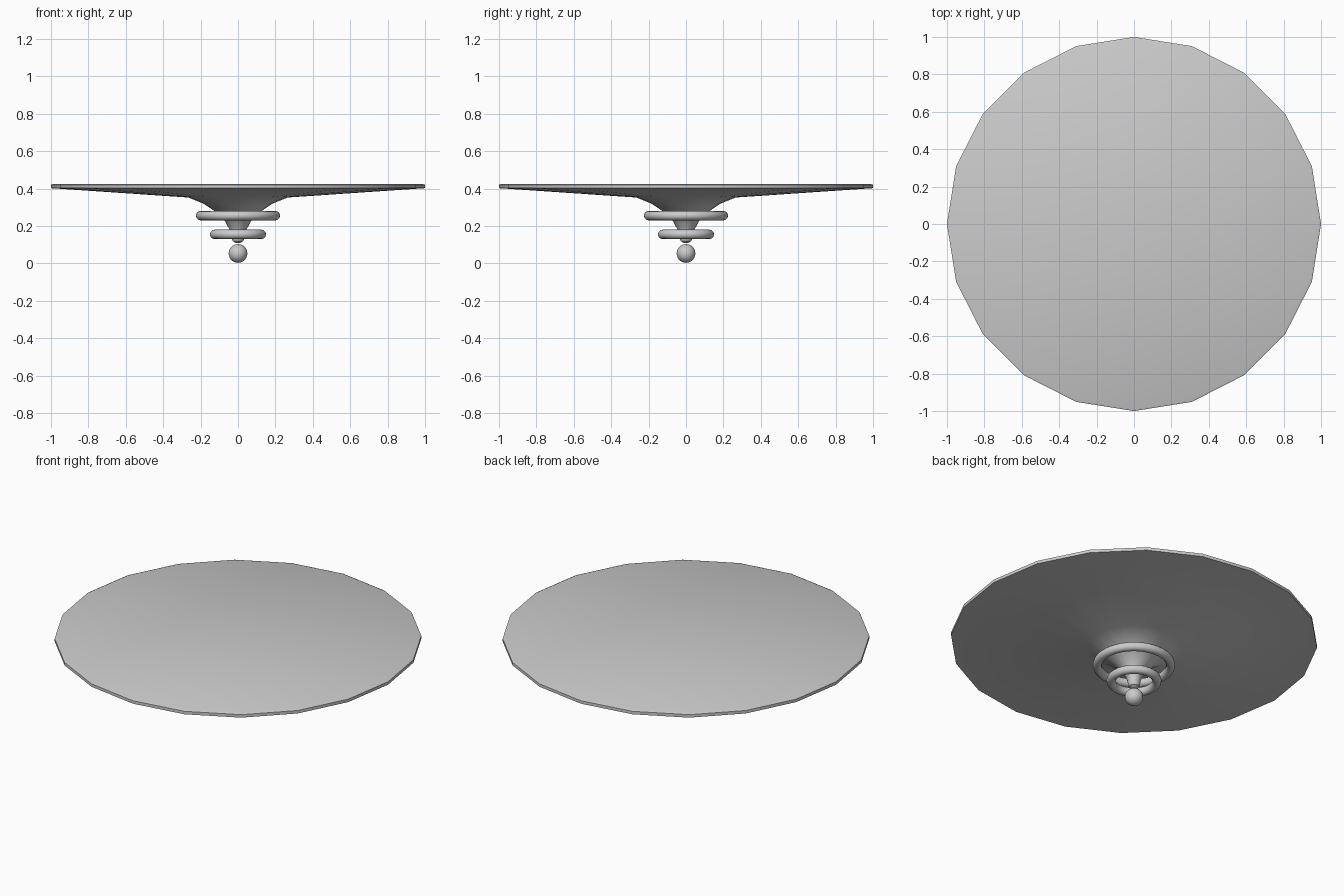
import bpy, bmesh, math

if "Cube" in bpy.data.objects:
    bpy.data.objects.remove(bpy.data.objects["Cube"])


def finish(name, angle):
    ob = bpy.context.object
    ob.name = name
    bpy.ops.object.shade_smooth_by_angle(angle=math.radians(angle))
    return ob


def lathe(name, profile, sides, angle):
    # Revolve (radius, height) points; end rings are capped
    bm = bmesh.new()
    rings = []
    for r, z in profile:
        rings.append([bm.verts.new((r * math.cos(2 * math.pi * i / sides),
                                    r * math.sin(2 * math.pi * i / sides), z))
                      for i in range(sides)])
    for a, b in zip(rings, rings[1:]):
        for i in range(sides):
            j = (i + 1) % sides
            bm.faces.new((a[i], a[j], b[j], b[i]))
    bm.faces.new(rings[0])
    bm.faces.new(rings[-1])
    bmesh.ops.recalc_face_normals(bm, faces=bm.faces)
    me = bpy.data.meshes.new(name)
    bm.to_mesh(me)
    bm.free()
    ob = bpy.data.objects.new(name, me)
    bpy.context.collection.objects.link(ob)
    bpy.context.view_layer.objects.active = ob
    ob.select_set(True)
    finish(name, angle)
    ob.select_set(False)


# Faceted plate flowing down into a tapered stem
lathe("plate_and_stem", [
    (0.012, 0.11), (0.027, 0.118), (0.033, 0.13), (0.036, 0.155),
    (0.045, 0.18), (0.072, 0.23), (0.125, 0.28), (0.185, 0.32),
    (0.265, 0.352), (1.0, 0.402), (1.0, 0.42), (0.988, 0.425)], 20, 28)

# Two decorative rings round the stem
for name, radius, z in (("upper_ring", 0.2, 0.255), ("lower_ring", 0.125, 0.155)):
    bpy.ops.mesh.primitive_torus_add(major_radius=radius, minor_radius=0.025,
                                     major_segments=48, minor_segments=12,
                                     location=(0, 0, z))
    finish(name, 60)

# Hanging ball finial
bpy.ops.mesh.primitive_uv_sphere_add(segments=32, ring_count=16, radius=0.05,
                                     location=(0, 0, 0.053))
finish("ball_finial", 60)
